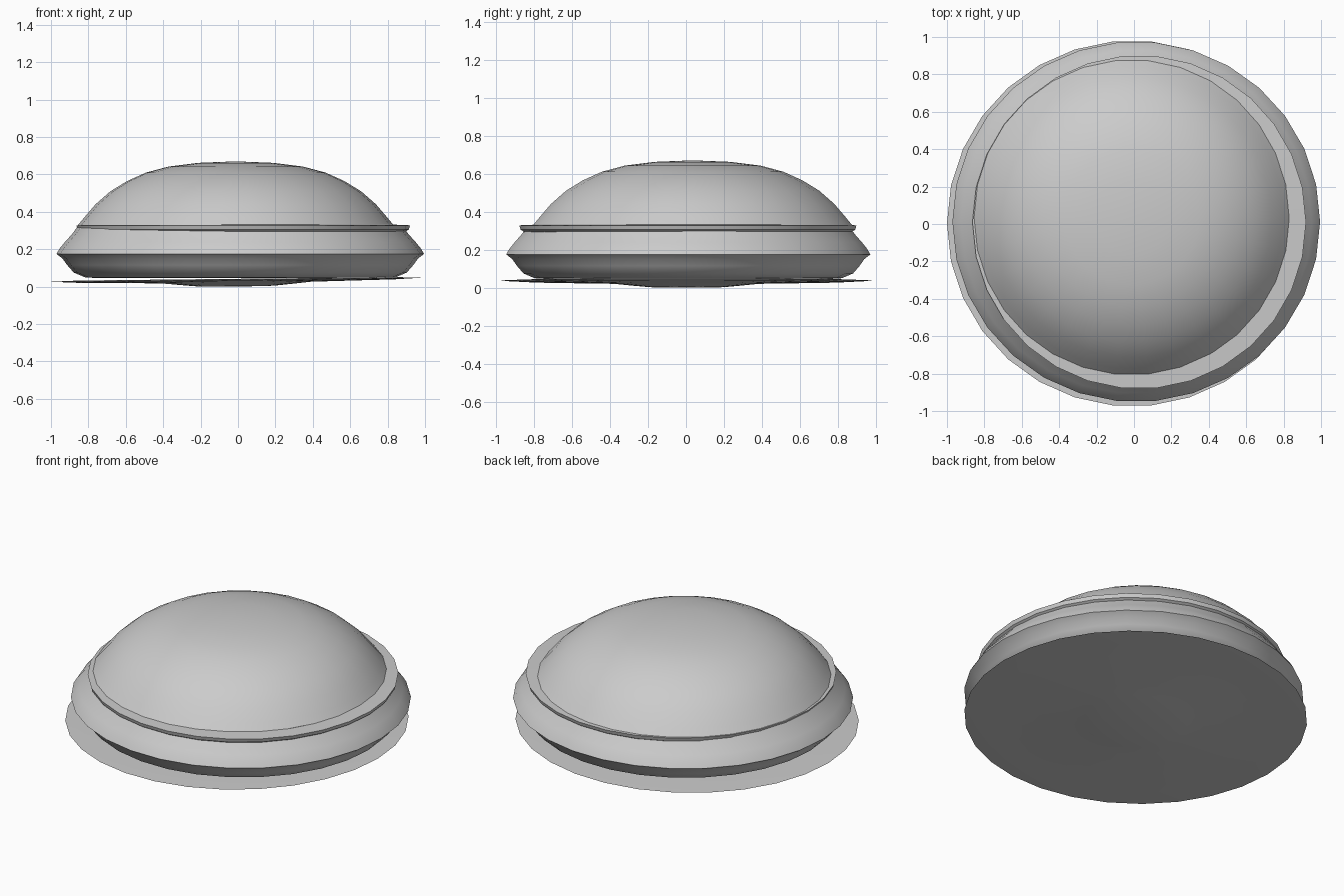
import bpy, bmesh, math

if "Cube" in bpy.data.objects:
    bpy.data.objects.remove(bpy.data.objects["Cube"])

SIDES = 30


def lathe(name, profile, cx=0.0, cy=0.0, sy=1.0, tilt=0.0, flip=False):
    """Revolve (radius, z) points around z, with a small offset and tilt."""
    bm = bmesh.new()
    rings = []
    for r, z in profile:
        if r == 0:
            rings.append([bm.verts.new((cx, cy, z))])
            continue
        ring = []
        for i in range(SIDES):
            a = 2 * math.pi * i / SIDES
            x, y = r * math.cos(a), r * math.sin(a)
            ring.append(bm.verts.new((cx + x, cy + y * sy, z + tilt * x)))
        rings.append(ring)
    for a, b in zip(rings, rings[1:]):
        for i in range(SIDES):
            j = (i + 1) % SIDES
            if len(a) == 1:
                f = (a[0], b[i], b[j])
            elif len(b) == 1:
                f = (a[i], b[0], a[j])
            else:
                f = (a[i], b[i], b[j], a[j])
            bm.faces.new(f)
    me = bpy.data.meshes.new(name)
    bm.to_mesh(me)
    bm.free()
    ob = bpy.data.objects.new(name, me)
    bpy.context.collection.objects.link(ob)
    bpy.ops.object.select_all(action='DESELECT')
    ob.select_set(True)
    bpy.context.view_layer.objects.active = ob
    bpy.ops.object.shade_smooth_by_angle(angle=math.radians(35))
    return ob


# Domed top
lathe("dome", [(0, 0.67), (0.2, 0.662), (0.36, 0.642), (0.48, 0.61),
               (0.58, 0.565), (0.67, 0.51), (0.75, 0.44), (0.81, 0.37),
               (0.843, 0.33)], cx=-0.012, cy=0.035)

# Thin lip under the dome, shifted to the right
lathe("lip", [(0.80, 0.332), (0.892, 0.328), (0.885, 0.305), (0.86, 0.29)],
      cx=0.028, cy=0.01)

# Bulging middle layer
lathe("middle_ring", [(0.80, 0.328), (0.865, 0.328), (0.9, 0.28),
                      (0.938, 0.238), (0.965, 0.205), (0.983, 0.175),
                      (0.95, 0.15), (0.925, 0.115), (0.89, 0.075),
                      (0.83, 0.05), (0.75, 0.045)],
      cx=0.012, cy=0.012, sy=0.98)

# Thin base sheet with a shallow bulge underneath
lathe("base_sheet", [(0, 0.042), (0.85, 0.042), (0.99, 0.037), (0.85, 0.03),
                     (0.4, 0.022), (0.3, 0.012), (0.2, 0.003), (0, 0.0)],
      cx=-0.01, cy=0.003, sy=0.988, tilt=0.011)
